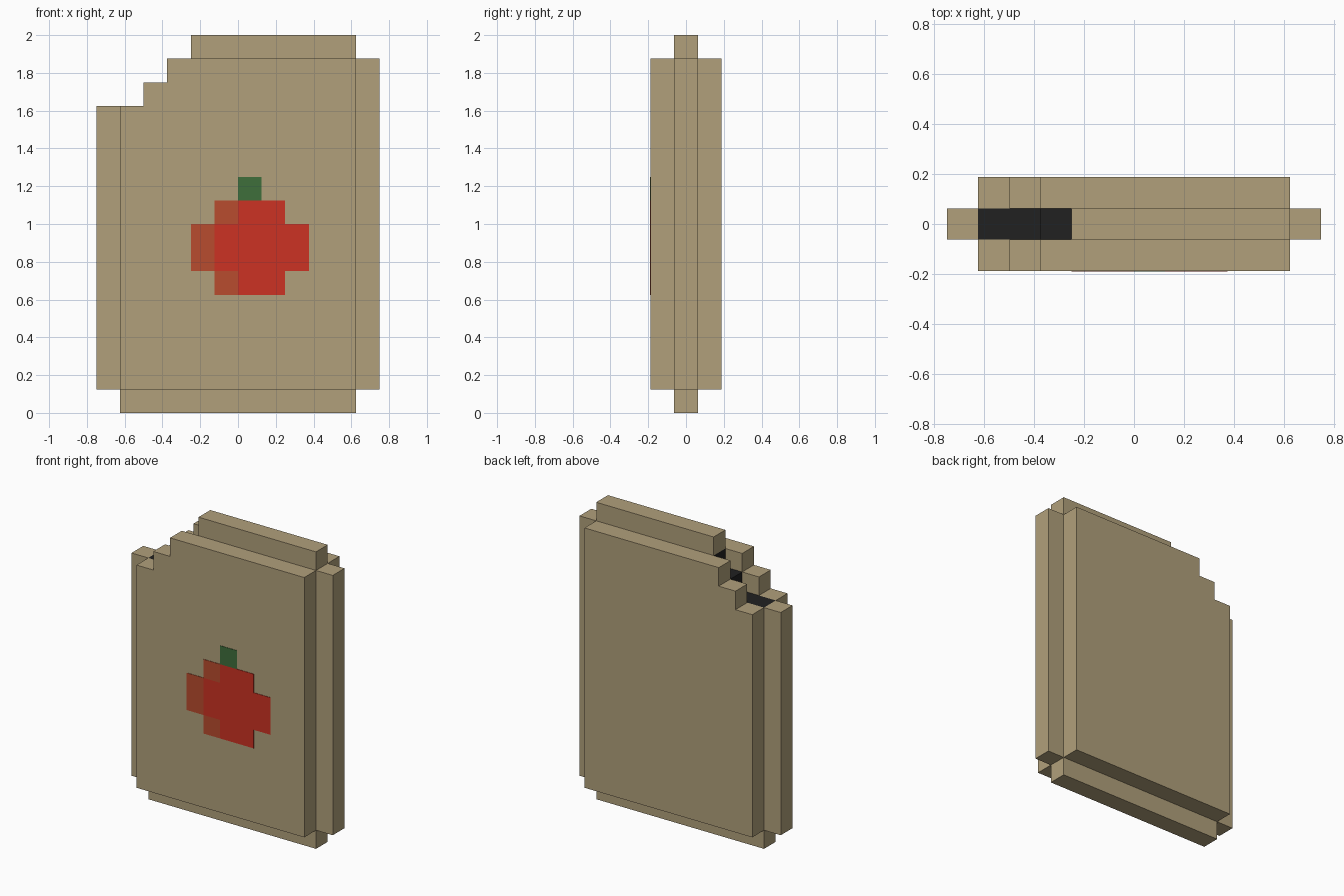
import bpy, bmesh

if "Cube" in bpy.data.objects:
    bpy.data.objects.remove(bpy.data.objects["Cube"])

U = 0.125  # voxel size


def material(name, rgb):
    lin = [((c / 255 + 0.055) / 1.055) ** 2.4 for c in rgb]
    m = bpy.data.materials.new(name)
    m.diffuse_color = (*lin, 1)
    m.use_nodes = True
    m.node_tree.nodes["Principled BSDF"].inputs["Base Color"].default_value = m.diffuse_color
    return m


TAN = material("sack tan", (177, 160, 123))
BLACK = material("opening black", (33, 33, 33))
RED = material("fruit red", (204, 50, 35))
RUST = material("fruit shade", (185, 76, 46))
GREEN = material("stem green", (63, 110, 59))


def slab(name, profile, y0, y1, mats, rule=None):
    """Extrude an x/z outline (in voxels) from y0 to y1."""
    bm = bmesh.new()
    face = bm.faces.new([bm.verts.new((x * U, y0, z * U)) for x, z in profile])
    ext = bmesh.ops.extrude_face_region(bm, geom=[face])
    moved = [v for v in ext["geom"] if isinstance(v, bmesh.types.BMVert)]
    bmesh.ops.translate(bm, verts=moved, vec=(0, y1 - y0, 0))
    bmesh.ops.recalc_face_normals(bm, faces=bm.faces[:])
    if rule:
        for f in bm.faces:
            f.material_index = rule(f)
    me = bpy.data.meshes.new(name)
    bm.to_mesh(me)
    bm.free()
    for m in mats:
        me.materials.append(m)
    ob = bpy.data.objects.new(name, me)
    bpy.context.collection.objects.link(ob)


# Front and back panels with the torn, stepped corner
panel = [(-5, 1), (5, 1), (5, 15), (-3, 15), (-3, 14), (-4, 14), (-4, 13), (-5, 13)]
slab("front_panel", panel, -1.5 * U, -0.5 * U, [TAN])
slab("back_panel", panel, 0.5 * U, 1.5 * U, [TAN])


# Wider core; the steps inside the torn corner show the dark opening
def opening(f):
    c = f.calc_center_median() / U
    return int(abs(f.normal.y) < 0.5 and -5 < c.x < -1.9 and 12.5 < c.z < 15)


core = [(-6, 1), (-5, 1), (-5, 0), (5, 0), (5, 1), (6, 1), (6, 15), (5, 15),
        (5, 16), (-2, 16), (-2, 15), (-2, 14), (-3, 14), (-3, 13), (-5, 13), (-6, 13)]
slab("core", core, -0.5 * U, 0.5 * U, [TAN, BLACK], opening)

# Painted fruit emblem: thin plates on the front panel (x0, x1, z0, z1 in voxels)
emblem = [
    ("fruit_middle", -1, 3, 6, 8, RED),
    ("fruit_top", 0, 2, 8, 9, RED),
    ("fruit_bottom", 0, 2, 5, 6, RED),
    ("fruit_shade_side", -2, -1, 6, 8, RUST),
    ("fruit_shade_top", -1, 0, 8, 9, RUST),
    ("fruit_shade_bottom", -1, 0, 5, 6, RUST),
    ("fruit_stem", 0, 1, 9, 10, GREEN),
]
for name, x0, x1, z0, z1, mat in emblem:
    slab(name, [(x0, z0), (x1, z0), (x1, z1), (x0, z1)],
         -1.5 * U - 0.003, -1.5 * U + 0.001, [mat])
